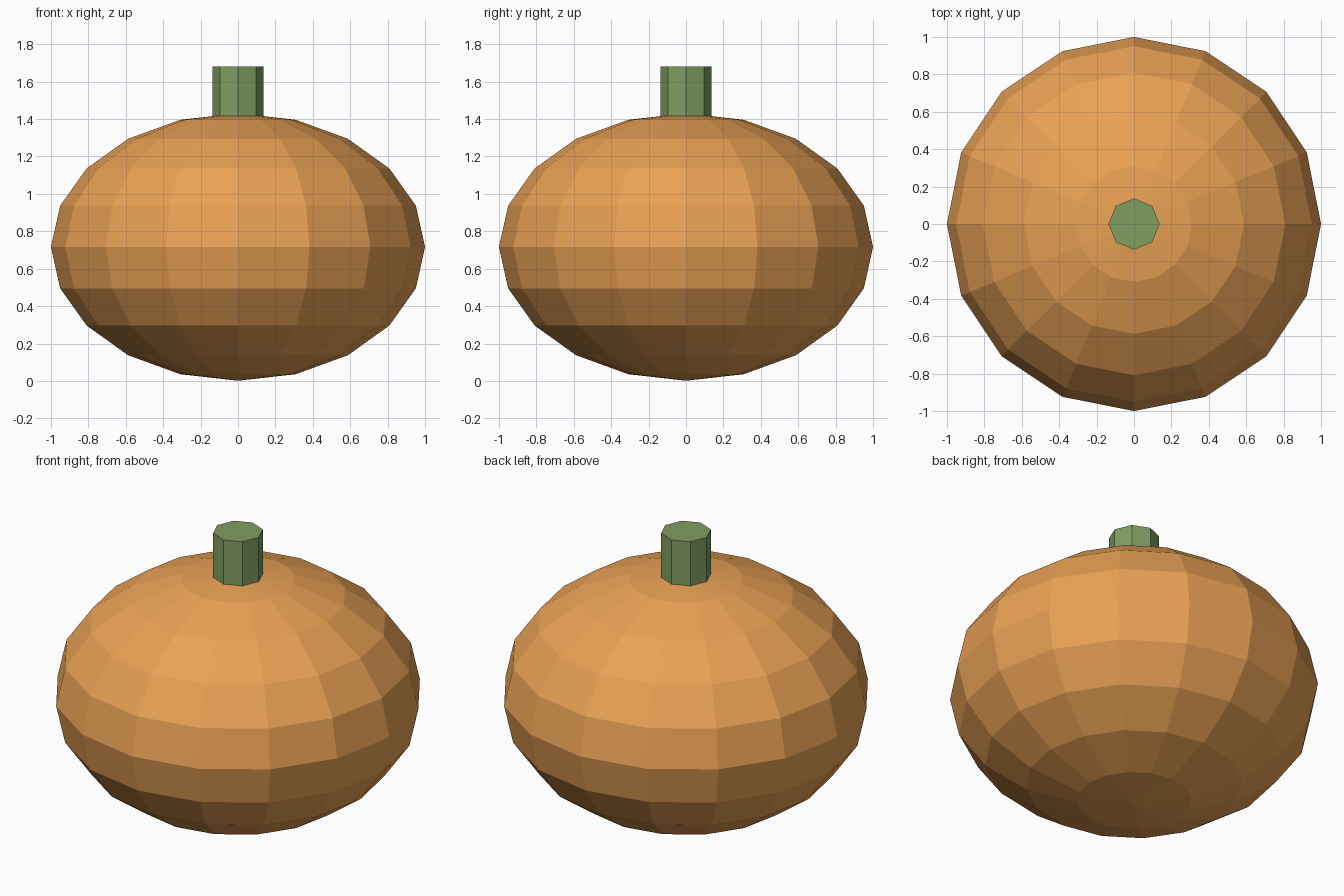
import bpy

if "Cube" in bpy.data.objects:
    bpy.data.objects.remove(bpy.data.objects["Cube"])


def paint(obj, name, color):
    mat = bpy.data.materials.new(name)
    mat.diffuse_color = color
    mat.use_nodes = True
    mat.node_tree.nodes["Principled BSDF"].inputs["Base Color"].default_value = mat.diffuse_color
    obj.data.materials.append(mat)


# Squashed low-poly body: 16 sides, 10 bands
bpy.ops.mesh.primitive_uv_sphere_add(segments=16, ring_count=10, radius=1, location=(0, 0, 0.716))
body = bpy.context.object
body.name = "pumpkin_body"
body.scale = (1, 1, 0.715)
bpy.ops.object.transform_apply(location=False, rotation=False, scale=True)
bpy.ops.object.shade_flat()
paint(body, "pumpkin_orange", (0.82, 0.36, 0.09, 1))

# Octagonal stem, its base sunk slightly into the body
base, top = 1.40, 1.68
bpy.ops.mesh.primitive_cylinder_add(vertices=8, radius=0.137, depth=top - base,
                                    location=(0, 0, (base + top) / 2))
stem = bpy.context.object
stem.name = "stem"
bpy.ops.object.shade_flat()
paint(stem, "stem_green", (0.22, 0.34, 0.12, 1))
